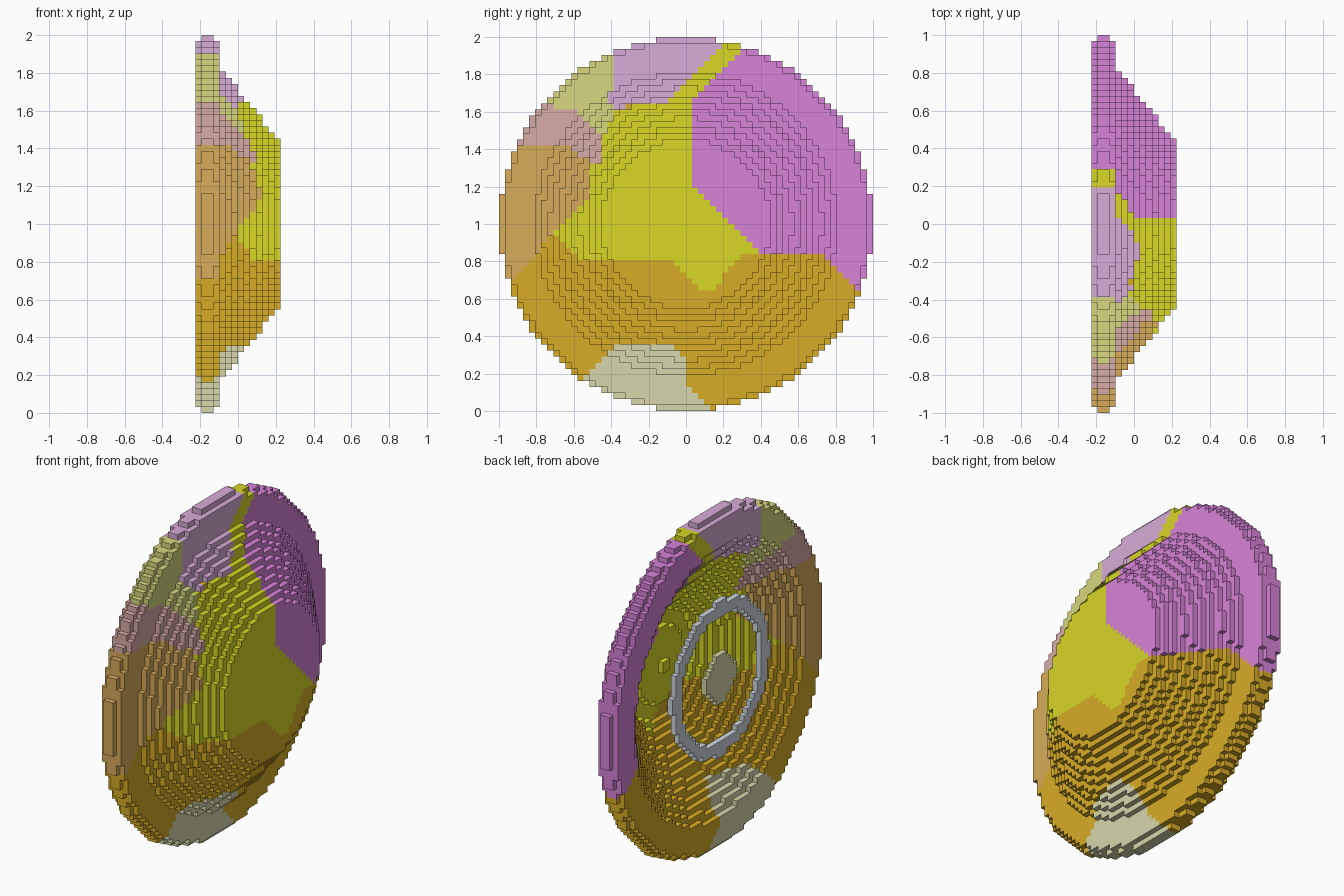
import bpy, bmesh, math

if "Cube" in bpy.data.objects:
    bpy.data.objects.remove(bpy.data.objects["Cube"], do_unlink=True)

N = 62            # blocks across the dish
LAYERS = 14       # blocks along the dish axis
V = 2.0 / N       # block size


def make_material(name, rgb):
    lin = [((c / 255 + 0.055) / 1.055) ** 2.4 for c in rgb] + [1.0]
    m = bpy.data.materials.new(name)
    m.diffuse_color = lin
    m.use_nodes = True
    m.node_tree.nodes["Principled BSDF"].inputs["Base Color"].default_value = lin
    return m


COLOURS = {
    "orange": (215, 172, 38), "magenta": (215, 131, 215), "yellow": (215, 215, 38),
    "lilac": (215, 173, 215), "olive": (215, 215, 127), "rose": (215, 172, 166),
    "tan": (215, 172, 91), "sage": (215, 215, 172), "steel grey": (205, 215, 224),
}
NAMES = list(COLOURS)
MATERIALS = [make_material(n, c) for n, c in COLOURS.items()]

# Colour patches as (y, z) outlines; blocks outside all of them are orange
yellow = [(.03, 1.67), (.31, 1.94), (.31, 2.1), (.2, 2.1), (.2, 1.95), (-.1, 1.65),
          (-.28, 1.64), (-.37, 1.6), (-.45, 1.45), (-.45, 1.33), (-.51, 1.32),
          (-.5, 1.15), (-.71, .94), (-.57, .81), (-.07, .81), (.07, .64), (.13, .64),
          (.31, .84), (.4, .84), (.03, 1.2)]
lilac = [(-.39, 2.1), (-.39, 1.75), (-.42, 1.68), (-.38, 1.61), (-.28, 1.64),
         (-.1, 1.65), (.2, 1.95), (.2, 2.1)]
olive = [(-.39, 2.1), (-.39, 1.75), (-.42, 1.68), (-.37, 1.6), (-.45, 1.46),
         (-.58, 1.6), (-.72, 1.63), (-1, 1.9)]
rose = [(-.72, 1.64), (-.58, 1.6), (-.45, 1.46), (-.45, 1.33), (-.51, 1.32),
        (-.62, 1.42), (-1.1, 1.42), (-1.1, 1.8)]
tan = [(-1.1, 1.42), (-.62, 1.42), (-.51, 1.32), (-.5, 1.15), (-.71, .94),
       (-.85, .79), (-.94, .7), (-1.1, .7)]
sage = [(-.56, .17), (-.35, .36), (-.1, .36), (0, .27), (0, .14), (.13, .03),
        (.13, -.1), (-.56, -.1)]
magenta = [(.03, 2.1), (.03, 1.2), (.4, .84), (.73, .84), (.94, .64), (1.1, .64),
           (1.1, 2.1)]
PATCHES = [("yellow", yellow), ("lilac", lilac), ("olive", olive), ("rose", rose),
           ("tan", tan), ("sage", sage), ("magenta", magenta)]


def inside(y, z, poly):
    hit = False
    for (y0, z0), (y1, z1) in zip(poly, poly[1:] + poly[:1]):
        if (z0 > z) != (z1 > z) and y < y0 + (z - z0) * (y1 - y0) / (z1 - z0):
            hit = not hit
    return hit


def patch_index(j, k):
    y, z = (j + .5) * V - 1, (k + .5) * V
    for name, poly in PATCHES:
        if inside(y, z, poly):
            return NAMES.index(name)
    return 0


def ring_blocks(layer, r_in, r_out, shift=0):
    """Blocks of one layer whose centres lie between two radii."""
    c = (N - 1) / 2
    return {(layer, j, k) for j in range(N) for k in range(N)
            if r_in <= math.hypot(j - c + shift, k - c - shift) < r_out}


def cavity(i):
    """Radius of the hollow inside the dish at a layer."""
    return 25 - 1.25 * i


# Each part is a list of (layer, inner radius, outer radius, shift) in blocks
PARTS = {
    "rim": ([(i, cavity(i), r) for i, r in enumerate((30.32, 30.94, 30.94, 30.32))], None),
    "cone_wall": ([(i, cavity(i), 25 - (i - 4) * 11 / 9) for i in range(4, 13)], None),
    "end_cap": ([(13, 0, 14)], None),
    "hub_disc": ([(12, 0, 6.9)], None),
    "hub_stub": ([(11, 0, 1)], None),
    "floating_ring": ([(0, 11.9, 14.1, .5)], "steel grey"),
    "floating_disc": ([(0, 0, 4.2, .5)], "sage"),
}
blocks = {name: set().union(*(ring_blocks(*l) for l in layers))
          for name, (layers, _) in PARTS.items()}
solid = set().union(*blocks.values())


def build(name, cells, colour):
    """Mesh of the exposed faces of a set of blocks."""
    bm = bmesh.new()
    verts = {}

    def vert(p):
        if p not in verts:
            verts[p] = bm.verts.new(((p[0] - LAYERS / 2) * V, p[1] * V - 1, p[2] * V))
        return verts[p]

    for cell in sorted(cells):
        index = NAMES.index(colour) if colour else patch_index(cell[1], cell[2])
        for axis in range(3):
            a, b = (axis + 1) % 3, (axis + 2) % 3
            for side in (0, 1):
                near = list(cell)
                near[axis] += 2 * side - 1
                if tuple(near) in solid:
                    continue
                corners = []
                for da, db in ((0, 0), (1, 0), (1, 1), (0, 1)):
                    p = list(cell)
                    p[axis] += side
                    p[a] += da
                    p[b] += db
                    corners.append(vert(tuple(p)))
                face = bm.faces.new(corners if side else corners[::-1])
                face.material_index = index
    mesh = bpy.data.meshes.new(name)
    bm.to_mesh(mesh)
    bm.free()
    for m in MATERIALS:
        mesh.materials.append(m)
    bpy.context.collection.objects.link(bpy.data.objects.new(name, mesh))


for part, (_, part_colour) in PARTS.items():
    build(part, blocks[part], part_colour)
